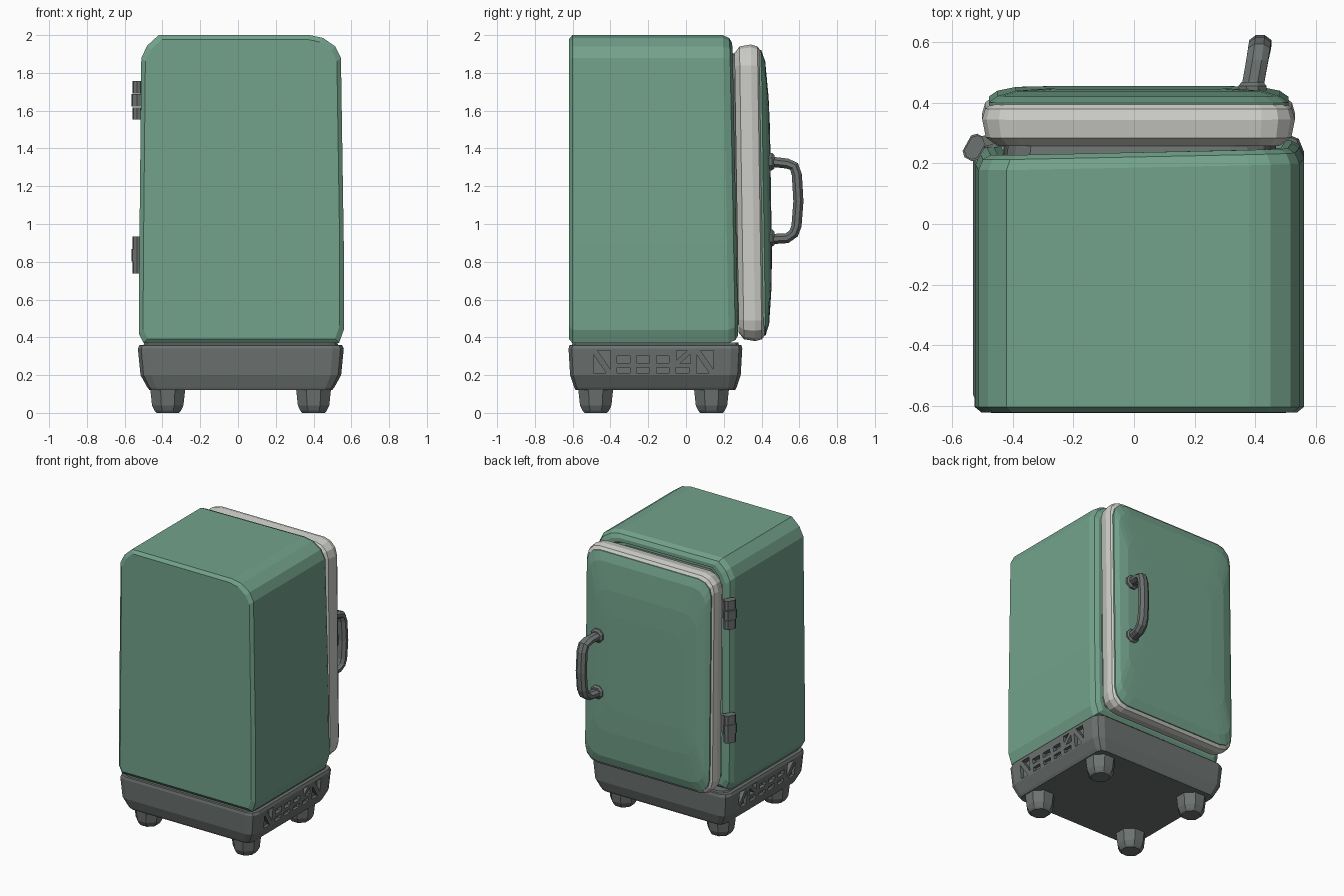
import bpy, bmesh, math
from mathutils import Vector

if "Cube" in bpy.data.objects:
    bpy.data.objects.remove(bpy.data.objects["Cube"])


def material(name, rgb):
    m = bpy.data.materials.new(name)
    m.diffuse_color = (*rgb, 1)
    m.use_nodes = True
    m.node_tree.nodes["Principled BSDF"].inputs["Base Color"].default_value = m.diffuse_color
    return m


GREEN = material("green_enamel", (0.17, 0.36, 0.26))
PALE = material("pale_trim", (0.60, 0.60, 0.57))
DARK = material("dark_metal", (0.15, 0.17, 0.165))


def add_object(name, bm, mat):
    bmesh.ops.recalc_face_normals(bm, faces=bm.faces)
    me = bpy.data.meshes.new(name)
    bm.to_mesh(me)
    bm.free()
    me.materials.append(mat)
    ob = bpy.data.objects.new(name, me)
    bpy.context.collection.objects.link(ob)
    return ob


def skin(bm, rings):
    """Join equal-length rings with quads and cap both ends."""
    vs = [[bm.verts.new(p) for p in r] for r in rings]
    n = len(vs[0])
    for a, b in zip(vs, vs[1:]):
        for i in range(n):
            j = (i + 1) % n
            bm.faces.new((a[i], a[j], b[j], b[i]))
    bm.faces.new(vs[0])
    bm.faces.new(vs[-1])


def loft(name, rings, mat):
    bm = bmesh.new()
    skin(bm, rings)
    return add_object(name, bm, mat)


def rounded(u0, u1, v0, v1, r, n=2):
    pts = []
    for k, (u, v) in enumerate([(u1 - r, v1 - r), (u0 + r, v1 - r), (u0 + r, v0 + r), (u1 - r, v0 + r)]):
        for i in range(n + 1):
            a = math.pi / 2 * (k + i / n)
            pts.append((u + r * math.cos(a), v + r * math.sin(a)))
    return pts


def circle(r, n=8):
    return [(r * math.cos(2 * math.pi * (i + .5) / n), r * math.sin(2 * math.pi * (i + .5) / n)) for i in range(n)]


# Cabinet: front outline swept along y, with a stepped door opening
outline = [(-.50, .37), (.535, .37), (.56, .44), (.56, .90), (.545, 1.88), (.515, 1.94), (.45, 1.985),
           (.38, 2.0), (-.42, 2.0), (-.48, 1.945), (-.512, 1.88), (-.522, .90), (-.525, .42)]


def cabinet_ring(y, inset):
    sx, sz = 1 - inset / .54, 1 - inset / .815
    ring = []
    for x, z in outline:
        skew = (.02 * x - .018 * (z - 1.2)) if y > 0 else 0
        ring.append((.018 + (x - .018) * sx, y + skew, 1.185 + (z - 1.185) * sz))
    return ring


loft("cabinet", [cabinet_ring(*p) for p in [(-.62, .022), (-.602, 0), (.20, 0), (.235, .015), (.25, .04),
                                            (.25, .065), (.225, .075)]], GREEN)
loft("door_seal", [cabinet_ring(.21, .09), cabinet_ring(.285, .10)], DARK)


# Door: pale rim and domed green panel, leaning slightly
def door_ring(y, dx, dz, r):
    return [(x, y - .015 * (z - 1.16), z)
            for x, z in rounded(-.50 + dx, .53 - dx, .38 + dz, 1.95 - dz, r, 3)]


loft("door_rim", [door_ring(*p) for p in [(.268, .05, .045, .07), (.295, .012, .01, .10), (.355, 0, 0, .11),
                                          (.39, .01, .01, .10), (.405, .03, .03, .09)]], PALE)
loft("door_panel", [door_ring(*p) for p in [(.39, .022, .026, .10), (.41, .022, .03, .10), (.43, .05, .09, .10),
                                            (.445, .11, .28, .10), (.45, .22, .45, .08)]], GREEN)


# Base with tapered bottom
def base_ring(z, d):
    return [(x, y, z) for x, y in rounded(-.53 + d, .56 - d, -.622 + d * .6, .298 - d * .6, .06 - d * .3)]


base = loft("base", [base_ring(*p) for p in [(.12, .062), (.135, .05), (.20, .014), (.34, 0), (.358, .008),
                                             (.36, .03), (.372, .035)]], DARK)

# Vent recesses on both sides: rectangles and diagonal pairs
rect = lambda a, b, c, d: [(a, c), (b, c), (b, d), (a, d)]


def braced(a, b, c, d, t, falling):
    lo = [(a, c), (b - t, c), (a, d - t)]
    hi = [(b, d), (a + t, d), (b, c + t)]
    return [lo, hi] if falling else [[(a + b - y, z) for y, z in p] for p in (lo, hi)]


vents = braced(-.49, -.40, .21, .33, .022, True) + braced(.055, .145, .21, .33, .022, True)
vents += braced(-.05, .025, .262, .33, .018, False)
for k in range(4):
    y = -.365 + k * .104
    vents.append(rect(y, y + .068, .21, .24))
    if k < 3:
        vents.append(rect(y, y + .068, .265, .30))
bm = bmesh.new()
for x0, x1 in [(.527, .62), (-.62, -.497)]:
    for poly in vents:
        skin(bm, [[(x, y, z) for y, z in poly] for x in (x0, x1)])
cutter = add_object("vent_cutter", bm, DARK)
cutter.hide_render = True
mod = base.modifiers.new("vents", 'BOOLEAN')
mod.operation, mod.object, mod.solver = 'DIFFERENCE', cutter, 'EXACT'
bpy.context.view_layer.update()
cut = bpy.data.meshes.new_from_object(base.evaluated_get(bpy.context.evaluated_depsgraph_get()))
base.modifiers.clear()
base.data = cut
bpy.data.objects.remove(cutter)

# Feet
for sx, x in [("left", -.372), ("right", .40)]:
    for sy, y in [("front", -.478), ("rear", .135)]:
        loft(f"foot_{sy}_{sx}", [[(x + u, y + v, z) for u, v in circle(r)] for z, r in
                                 [(0, .065), (.012, .076), (.04, .09), (.125, .10)]], DARK)

# Handle: hexagonal tube on two round mounts
path = [(.45, 1.33), (.535, 1.32), (.572, 1.305), (.587, 1.26), (.595, 1.12), (.585, .99), (.57, .95),
        (.535, .925), (.45, .92)]
rings = []
for i, (y, z) in enumerate(path):
    a, b = path[max(i - 1, 0)], path[min(i + 1, len(path) - 1)]
    t = Vector((b[0] - a[0], b[1] - a[1])).normalized()
    x = .39 + .18 * (y - .45)
    rings.append([(x + u * 1.35, y - t.y * v, z + t.x * v) for u, v in circle(.029)])
loft("handle", rings, DARK)
for name, z in [("upper", 1.33), ("lower", .925)]:
    loft(f"handle_mount_{name}", [[(.39 + u, y, z + v) for u, v in circle(r)] for y, r in
                                  [(.42, .05), (.455, .05), (.468, .038)]], DARK)


# Hinges: stacked angled knuckles and a leaf reaching the door
def block(bm, centre, size, angle):
    c, s = math.cos(angle), math.sin(angle)
    sx, sy, sz = (d / 2 for d in size)
    skin(bm, [[(centre[0] + u * c - v * s, centre[1] + u * s + v * c, centre[2] + k)
               for u, v in rounded(-sx, sx, -sy, sy, .015, 1)] for k in (-sz, sz)])


for name, z, parts in [("upper", 1.655, (-.07, 0, .07)), ("lower", .835, (-.065, .0, .065))]:
    bm = bmesh.new()
    for k, dz in enumerate(parts):
        grow = .008 if k == 1 else 0
        block(bm, (-.525, .252, z + dz), (.05 + grow, .08 + grow, .066), -.5)
    block(bm, (-.485, .275, z + .035), (.06, .035, .12), .2)
    add_object(f"hinge_{name}", bm, DARK)
